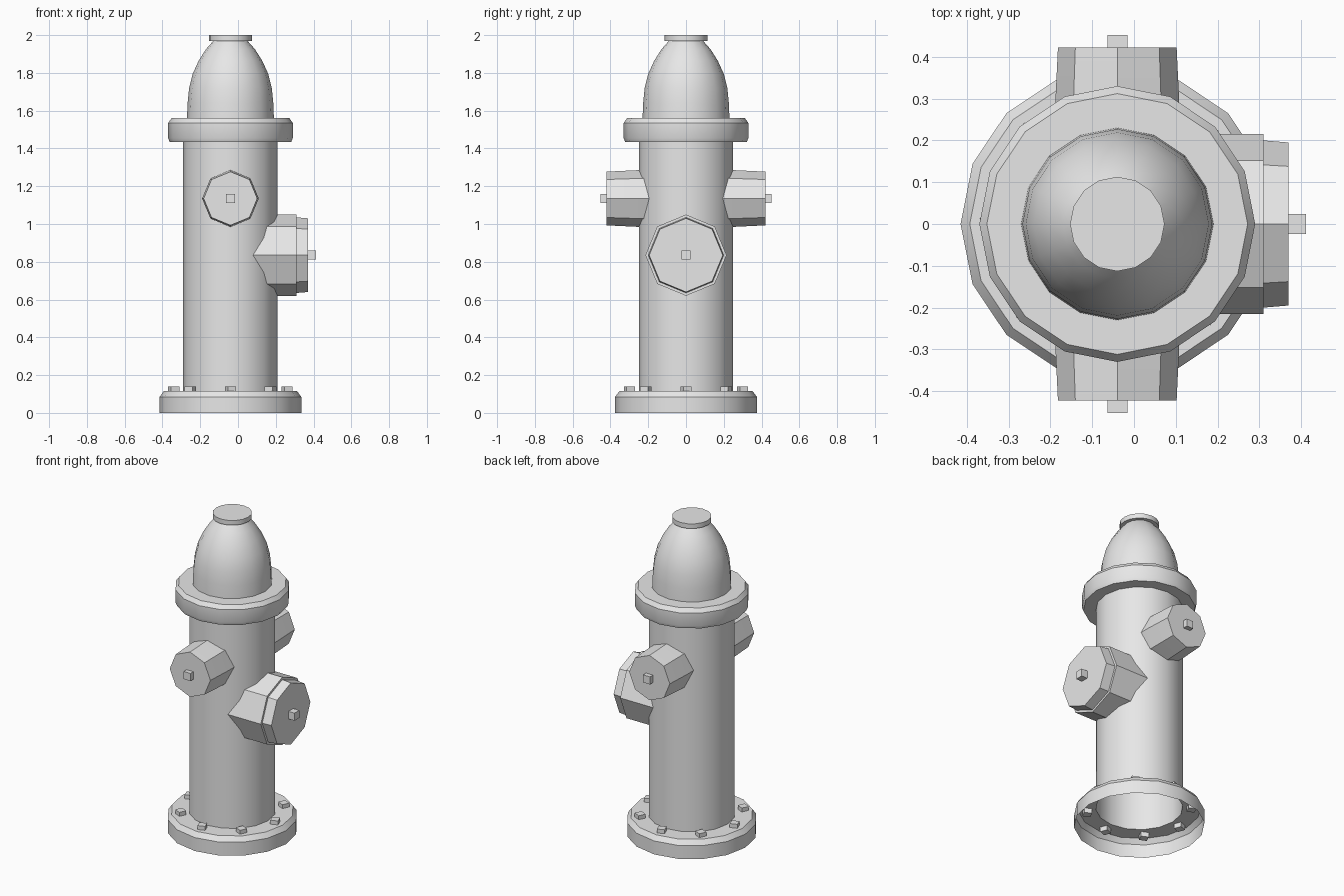
import bpy, bmesh
from math import sin, cos, pi, sqrt, radians
from mathutils import Matrix, Vector

if "Cube" in bpy.data.objects:
    bpy.data.objects.remove(bpy.data.objects["Cube"], do_unlink=True)

grey = bpy.data.materials.new("light_grey")
grey.use_nodes = True
grey.diffuse_color = (0.8, 0.8, 0.8, 1)
grey.node_tree.nodes["Principled BSDF"].inputs["Base Color"].default_value = (0.8, 0.8, 0.8, 1)

AXIS_X = -0.04      # the barrel stands slightly off centre
BARREL_R = 0.25


def finish(name, bm, matrix):
    """Turn a bmesh into a smooth-by-angle object."""
    mesh = bpy.data.meshes.new(name)
    bm.to_mesh(mesh)
    bm.free()
    mesh.transform(matrix)
    mesh.materials.append(grey)
    obj = bpy.data.objects.new(name, mesh)
    bpy.context.collection.objects.link(obj)
    bpy.ops.object.select_all(action="DESELECT")
    obj.select_set(True)
    bpy.context.view_layer.objects.active = obj
    bpy.ops.object.shade_smooth_by_angle(angle=radians(30))
    return obj


def skin(name, rings, matrix, close_end=False):
    """Join rings of points into a shell, optionally closing the last ring."""
    bm = bmesh.new()
    loops = [[bm.verts.new(p) for p in ring] for ring in rings]
    count = len(loops[0])
    for low, high in zip(loops, loops[1:]):
        for i in range(count):
            j = (i + 1) % count
            bm.faces.new((low[i], low[j], high[j], high[i]))
    if close_end:
        bm.faces.new(loops[-1])
    return finish(name, bm, matrix)


def lathe(name, profile, close_end=False, sides=16):
    turns = [2 * pi * i / sides for i in range(sides)]
    rings = [[(r * cos(t), r * sin(t), z) for t in turns] for r, z in profile]
    return skin(name, rings, Matrix.Translation((AXIS_X, 0, 0)), close_end)


def block(name, size, matrix):
    bm = bmesh.new()
    bmesh.ops.create_cube(bm, size=1)
    bmesh.ops.scale(bm, vec=Vector(size), verts=bm.verts)
    return finish(name, bm, matrix)


def nozzle(name, height, angle, profile, nut_end):
    """Octagonal outlet whose root follows the round barrel, with a square nut."""
    place = Matrix.Translation((AXIS_X, 0, height)) @ Matrix.Rotation(angle, 4, "Z")
    turns = [pi * i / 4 for i in range(8)]
    root = profile[0][1]
    rings = [[(sqrt(BARREL_R ** 2 - (root * cos(t)) ** 2) - 0.012,
               root * cos(t), root * sin(t)) for t in turns]]
    rings += [[(d, r * cos(t), r * sin(t)) for t in turns] for d, r in profile]
    skin(name, rings, place, close_end=True)
    face = profile[-1][0]
    depth = nut_end - face
    block(name + "_nut", (depth, 0.048, 0.048),
          place @ Matrix.Translation((face + depth / 2, 0, 0)))


# Open-bottomed shells: base flange, barrel, collar
lathe("base_flange", [(0.375, 0), (0.375, 0.085), (0.353, 0.115), (BARREL_R, 0.115)])
lathe("barrel", [(BARREL_R, 0.115), (BARREL_R, 1.435)])
lathe("collar", [(BARREL_R, 1.435), (0.322, 1.435), (0.33, 1.455),
                 (0.33, 1.535), (0.312, 1.56), (0.228, 1.56)])

# Bonnet and its top cap
lathe("bonnet", [(0.23, 1.56), (0.227, 1.64), (0.219, 1.72), (0.2, 1.795),
                 (0.168, 1.865), (0.13, 1.925), (0.09, 1.97)])
lathe("top_cap", [(0.09, 1.97), (0.113, 1.97), (0.113, 2.0)], close_end=True)

# Two small side outlets and the large outlet
small = [(0.255, 0.15), (0.422, 0.142)]
nozzle("front_outlet", 1.135, -pi / 2, small, 0.452)
nozzle("back_outlet", 1.135, pi / 2, small, 0.452)
nozzle("large_outlet", 0.835, 0,
       [(0.27, 0.215), (0.35, 0.215), (0.35, 0.2), (0.41, 0.195)], 0.452)

# Flange bolts, passing through the plate
for i in range(8):
    turn = Matrix.Rotation(i * pi / 4, 4, "Z")
    block(f"flange_bolt_{i + 1}", (0.046, 0.046, 0.055),
          Matrix.Translation((AXIS_X, 0, 0.1125)) @ turn
          @ Matrix.Translation((0.3, 0, 0)) @ Matrix.Rotation(radians(20), 4, "Z"))
